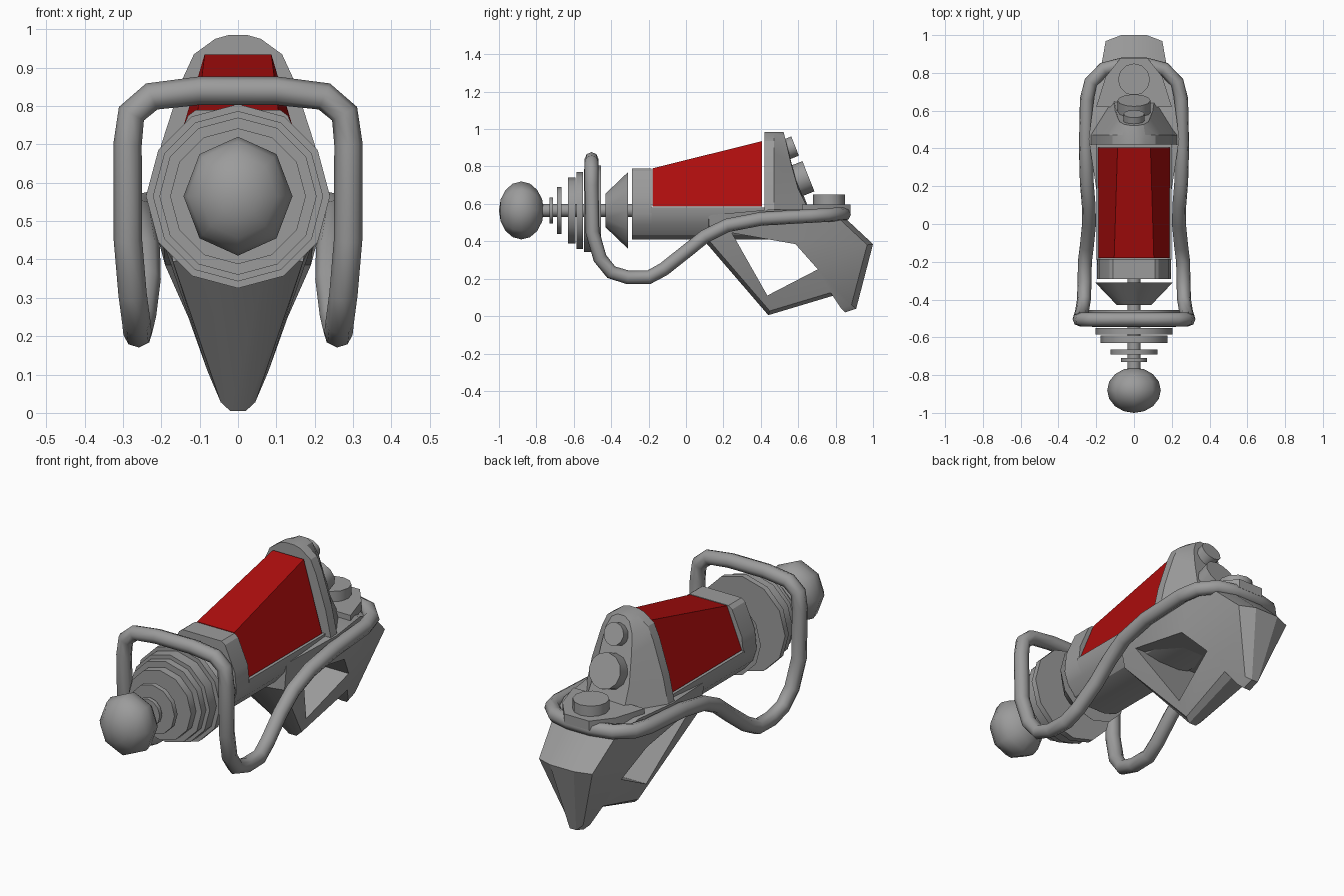
import bpy, bmesh, math
from mathutils import Vector

if "Cube" in bpy.data.objects:
    bpy.data.objects.remove(bpy.data.objects["Cube"], do_unlink=True)

AXIS_Z = 0.565


def material(name, rgb):
    m = bpy.data.materials.new(name)
    m.use_nodes = True
    m.diffuse_color = (*rgb, 1)
    m.node_tree.nodes["Principled BSDF"].inputs["Base Color"].default_value = (*rgb, 1)
    return m


grey = material("metal grey", (0.33, 0.33, 0.33))
red = material("deep red", (0.42, 0.004, 0.004))


def finish(ob, mat, angle=35):
    ob.data.materials.clear()
    ob.data.materials.append(mat)
    bpy.ops.object.select_all(action="DESELECT")
    ob.select_set(True)
    bpy.context.view_layer.objects.active = ob
    bpy.ops.object.shade_smooth_by_angle(angle=math.radians(angle))
    return ob


def mesh_object(name, bm, mat, angle=25):
    bmesh.ops.remove_doubles(bm, verts=bm.verts, dist=1e-5)
    bmesh.ops.recalc_face_normals(bm, faces=bm.faces)
    me = bpy.data.meshes.new(name)
    bm.to_mesh(me)
    bm.free()
    ob = bpy.data.objects.new(name, me)
    bpy.context.collection.objects.link(ob)
    return finish(ob, mat, angle)


def disc(name, centre, direction, depth, r1, r2=None, sides=12):
    """Cylinder or cone pointing along a direction."""
    d = Vector(direction)
    bm = bmesh.new()
    bmesh.ops.create_cone(bm, cap_ends=True, segments=sides, radius1=r1,
                          radius2=r1 if r2 is None else r2, depth=depth)
    bm.transform(d.to_track_quat("Z", "Y").to_matrix().to_4x4())
    bmesh.ops.translate(bm, verts=bm.verts, vec=centre)
    return mesh_object(name, bm, grey, 35)


def barrel_part(name, y0, y1, r1, r2=None):
    return disc(name, (0, (y0 + y1) / 2, AXIS_Z), (0, 1, 0), y1 - y0, r1, r2)


def loft(name, rings, mat, angle=25):
    """Skin closed rings of equal length and cap both ends."""
    bm = bmesh.new()
    rows = [[bm.verts.new(p) for p in ring] for ring in rings]
    n = len(rows[0])
    for a, b in zip(rows, rows[1:]):
        for i in range(n):
            j = (i + 1) % n
            bm.faces.new((a[i], a[j], b[j], b[i]))
    bm.faces.new(rows[0])
    bm.faces.new(rows[-1])
    return mesh_object(name, bm, mat, angle)


def mirrored(half):
    """Close a half outline (x > 0) by mirroring it."""
    return half + [(-p[0],) + tuple(p[1:]) for p in reversed(half)]


# Muzzle ball
bm = bmesh.new()
bmesh.ops.create_uvsphere(bm, u_segments=8, v_segments=8, radius=1)
bmesh.ops.scale(bm, verts=bm.verts, vec=(0.142, 0.155, 0.12))
bm.transform(Vector((0, 1, 0)).to_track_quat("Z", "Y").to_matrix().to_4x4())
bmesh.ops.translate(bm, verts=bm.verts, vec=(0, -0.88, AXIS_Z))
mesh_object("muzzle_ball", bm, grey, 60)

# Rod, fins and cone along the barrel
barrel_part("barrel_rod", -0.80, -0.25, 0.035)
barrel_part("small_fin", -0.73, -0.71, 0.07)
barrel_part("second_fin", -0.69, -0.665, 0.125)
barrel_part("third_fin", -0.63, -0.59, 0.177)
barrel_part("fourth_fin", -0.585, -0.55, 0.205)
barrel_part("fifth_fin", -0.545, -0.49, 0.222)
barrel_part("large_fin", -0.485, -0.455, 0.24)
barrel_part("barrel_cone", -0.43, -0.31, 0.09, 0.205)

# Rounded body with the taller collar at its front
belly = [(0.06, 0.41), (0.13, 0.435), (0.175, 0.49), (0.195, 0.55)]
collar = belly + [(0.185, 0.65), (0.13, 0.775), (0.11, 0.79)]
trough = belly + [(0.198, 0.58)]
for name, half, y0, y1 in (("front_collar", collar, -0.29, -0.185),
                           ("body", trough, -0.19, 0.45)):
    loft(name, [[(x, y, z) for x, z in mirrored(half)] for y in (y0, y1)], grey)

# Sloping red chamber
chamber = [mirrored([(w, y, 0.585), (t, y, top)])
           for y, w, t, top in ((-0.18, 0.188, 0.105, 0.79), (0.405, 0.19, 0.087, 0.935))]
loft("red_chamber", chamber, red, 10)

# Upright rear shield, arched in front and narrowing to a sloped back panel
arch = [(0.235, 0.54), (0.2, 0.7), (0.145, 0.87), (0.115, 0.935), (0.06, 0.975), (0.025, 0.985)]
panel = [(0.11, 0.67, 0.54), (0.1, 0.60, 0.68), (0.085, 0.56, 0.82),
         (0.075, 0.54, 0.91), (0.05, 0.527, 0.965), (0.02, 0.522, 0.983)]
loft("rear_shield", [
    mirrored([(x, 0.42, z) for x, z in arch]),
    mirrored([(x, 0.47, z) for x, z in arch]),
    mirrored(panel)], grey)

# Knobs on the shield and the deck behind it
back = (0, 0.93, 0.37)
disc("upper_knob", (0, 0.56, 0.90), back, 0.05, 0.055)
disc("lower_knob", (0, 0.622, 0.735), back, 0.07, 0.087)
disc("deck_knob", (0, 0.765, 0.61), (0, 0, 1), 0.08, 0.085)
deck = [(0.20, 0.62), (0.15, 0.78), (0.07, 0.88)]
loft("deck_plate", [[(x, y, z) for x, y in mirrored(deck)] for z in (0.55, 0.597)], grey)

# Wedge grip with an open middle: y, z and half width of each corner
outer = [(0.10, 0.40, 0.17), (0.44, 0.005, 0.045), (0.79, 0.11, 0.075), (0.85, 0.02, 0.04),
         (0.91, 0.04, 0.04), (1.0, 0.385, 0.15), (0.85, 0.525, 0.175), (0.68, 0.57, 0.21),
         (0.45, 0.57, 0.24), (0.12, 0.54, 0.19)]
inner = [(0.245, 0.445, 0.195), (0.435, 0.11, 0.08), (0.705, 0.25, 0.13), (0.585, 0.385, 0.19)]
A, B, C, D, E, F, G, H, I, J = range(10)
a, b, c, d = range(10, 14)
sides = [(A, B, b, a), (B, C, c, b), (C, D, E, c), (E, F, c), (F, G, d, c),
         (G, H, d), (H, I, d), (I, J, a, d), (J, A, a)]
bm = bmesh.new()
flanks, ridges = {}, {}
for s in (1, -1):
    for i, (y, z, w) in enumerate(outer + inner):
        k = 0.07 if i < H else 0
        flanks[s, i] = bm.verts.new((s * w, y + (0.55 - y) * k, z + (0.33 - z) * k))
        ridges[s, i] = bm.verts.new((s * w * 0.45, y, z))
    for f in sides:
        bm.faces.new([flanks[s, i] for i in f])
for loop in (list(range(10)), list(range(10, 14))):
    for i, j in zip(loop, loop[1:] + loop[:1]):
        strip = [flanks[1, i], ridges[1, i], ridges[-1, i], flanks[-1, i]]
        other = [flanks[1, j], ridges[1, j], ridges[-1, j], flanks[-1, j]]
        for n in range(3):
            bm.faces.new((strip[n], strip[n + 1], other[n + 1], other[n]))
mesh_object("grip", bm, grey, 20)

# Tube looping over the barrel, down both sides and round the back
half = [(0.10, -0.505, 0.84), (0.225, -0.505, 0.825), (0.278, -0.505, 0.78), (0.288, -0.505, 0.70),
        (0.287, -0.50, 0.45), (0.275, -0.46, 0.31), (0.265, -0.40, 0.235), (0.262, -0.31, 0.207),
        (0.26, -0.20, 0.207), (0.25, -0.12, 0.25), (0.238, 0.0, 0.345), (0.24, 0.10, 0.425),
        (0.25, 0.22, 0.485), (0.255, 0.40, 0.52), (0.25, 0.66, 0.535), (0.228, 0.75, 0.54),
        (0.16, 0.82, 0.545), (0.06, 0.845, 0.545)]
path = mirrored(half)
cu = bpy.data.curves.new("side_tube", "CURVE")
cu.dimensions = "3D"
cu.bevel_depth = 0.037
cu.bevel_resolution = 2
sp = cu.splines.new("POLY")
sp.points.add(len(path) - 1)
for pt, co in zip(sp.points, path):
    pt.co = (*co, 1)
sp.use_cyclic_u = True
tube = bpy.data.objects.new("side_tube", cu)
bpy.context.collection.objects.link(tube)
bpy.ops.object.select_all(action="DESELECT")
tube.select_set(True)
bpy.context.view_layer.objects.active = tube
bpy.ops.object.convert(target="MESH")
finish(bpy.context.view_layer.objects.active, grey, 60)
